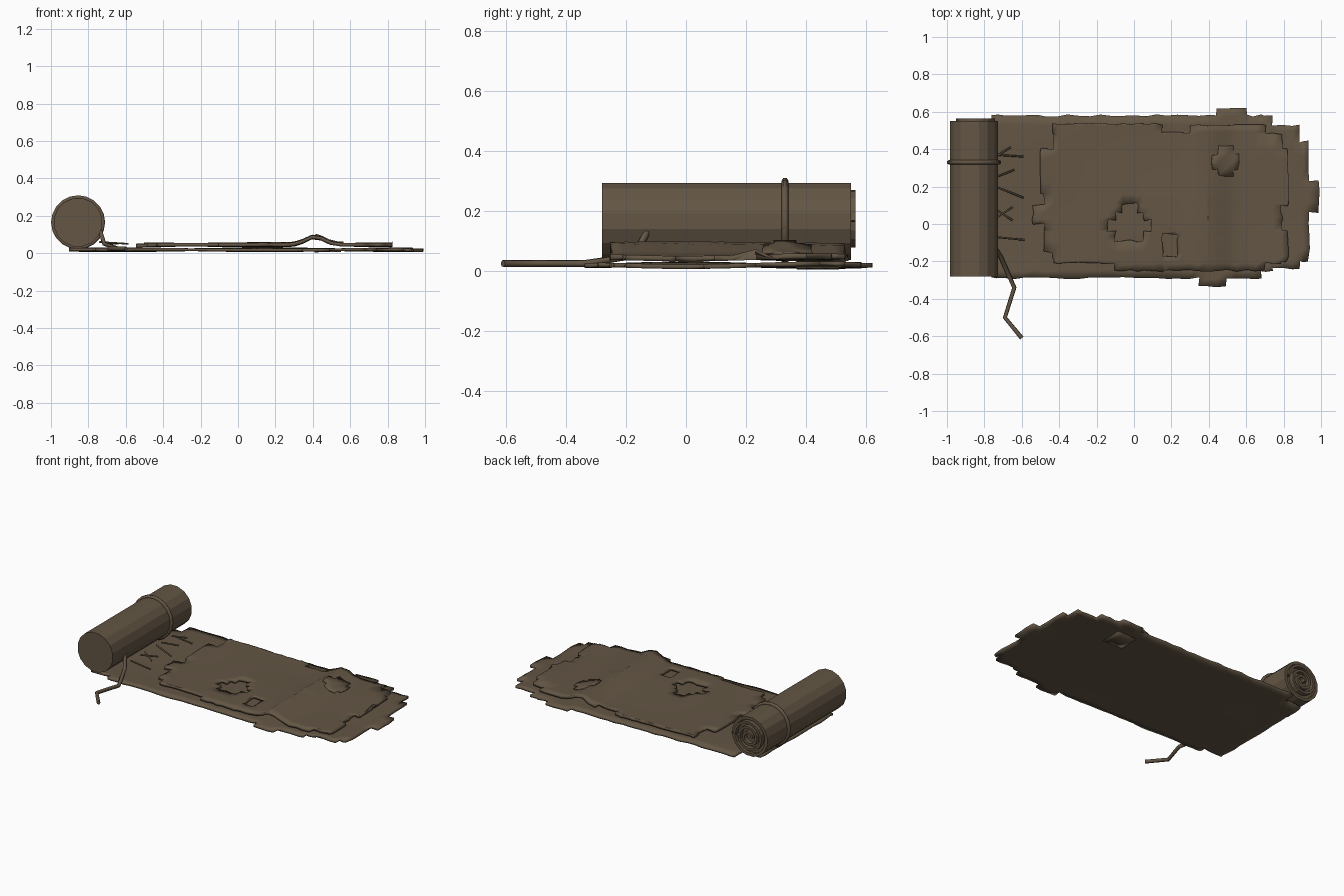
import bpy, bmesh, math, random
from mathutils import Vector

random.seed(4)
if "Cube" in bpy.data.objects:
    bpy.data.objects.remove(bpy.data.objects["Cube"], do_unlink=True)

canvas = bpy.data.materials.new("worn brown canvas")
canvas.use_nodes = True
COLOR = (0.125, 0.092, 0.058, 1)
canvas.diffuse_color = COLOR
canvas.node_tree.nodes["Principled BSDF"].inputs["Base Color"].default_value = COLOR


def add_object(name, bm):
    bmesh.ops.recalc_face_normals(bm, faces=bm.faces)
    mesh = bpy.data.meshes.new(name)
    bm.to_mesh(mesh)
    bm.free()
    mesh.materials.append(canvas)
    obj = bpy.data.objects.new(name, mesh)
    bpy.context.collection.objects.link(obj)
    return obj


def inside(x, y, rects):
    return any(a < x < b and c < y < d for a, b, c, d in rects)


def cuts(values, step):
    """Sorted grid lines: the rectangle edges, with wide gaps subdivided."""
    values = sorted(set(values))
    lines = []
    for a, b in zip(values, values[1:]):
        n = max(1, math.ceil((b - a) / step))
        lines += [a + (b - a) * i / n for i in range(n)]
    return lines + [values[-1]]


def cloth(name, rects, height, thick, holes=(), jitter=0.006):
    """Ragged sheet: a union of rectangles less the holes, draped on a height rule."""
    areas = list(rects) + list(holes)
    xs = cuts([v for r in areas for v in r[:2]], 0.06)
    ys = cuts([v for r in areas for v in r[2:]], 0.08)
    bm = bmesh.new()
    grid = {}

    def vert(i, j):
        if (i, j) not in grid:
            x = xs[i] + random.uniform(-jitter, jitter)
            y = ys[j] + random.uniform(-jitter, jitter)
            grid[i, j] = bm.verts.new((x, y, height(x, y)))
        return grid[i, j]

    for i in range(len(xs) - 1):
        for j in range(len(ys) - 1):
            x, y = (xs[i] + xs[i + 1]) / 2, (ys[j] + ys[j + 1]) / 2
            if inside(x, y, rects) and not inside(x, y, holes):
                bm.faces.new([vert(i, j), vert(i + 1, j), vert(i + 1, j + 1), vert(i, j + 1)])
    obj = add_object(name, bm)
    if obj.data.polygons[0].normal.z < 0:
        obj.data.flip_normals()
    mod = obj.modifiers.new("thickness", 'SOLIDIFY')
    mod.thickness = thick
    mod.offset = -1
    bpy.context.view_layer.objects.active = obj
    obj.select_set(True)
    bpy.ops.object.shade_smooth_by_angle(angle=math.radians(30))
    obj.select_set(False)
    return obj


def cord(name, points, radius):
    """Round cord through the given points."""
    curve = bpy.data.curves.new(name, 'CURVE')
    curve.dimensions = '3D'
    curve.bevel_depth = radius
    curve.bevel_resolution = 1
    curve.use_fill_caps = True
    spline = curve.splines.new('POLY')
    spline.points.add(len(points) - 1)
    for p, co in zip(spline.points, points):
        p.co = (*co, 1)
    curve.materials.append(canvas)
    obj = bpy.data.objects.new(name, curve)
    bpy.context.collection.objects.link(obj)
    return obj


# Draping rules
def ground(x, y):
    return 0.026 + 0.005 * math.sin(4 * x + 1) * math.cos(7 * y)


def drape(x, y):
    ridge = 0.044 * math.exp(-((x - 0.41) / 0.07) ** 2)
    return 0.054 + 0.005 * math.sin(4 * x + 1) * math.cos(7 * y) + ridge


# Ground sheet with torn end and side flaps
cloth("ground_sheet", [
    (-0.76, 0.74, -0.25, 0.58), (-0.76, 0.68, -0.29, 0.0), (-0.9, -0.7, -0.25, 0.5),
    (0.7, 0.89, -0.24, 0.53), (0.85, 0.935, -0.2, 0.44), (0.9, 0.99, 0.06, 0.23),
    (0.44, 0.6, 0.5, 0.62), (0.35, 0.49, -0.335, -0.2)], ground, 0.015)

# Upper blanket with ragged rim, a raised fold and moth holes
cloth("upper_blanket", [
    (-0.43, 0.15, -0.21, 0.535), (0.1, 0.34, -0.25, 0.49), (0.3, 0.7, -0.25, 0.53),
    (-0.1, 0.15, -0.25, 0.0), (0.6, 0.79, -0.21, 0.48), (0.7, 0.825, 0.1, 0.4),
    (-0.5, -0.4, 0.16, 0.4), (-0.54, -0.4, 0.0, 0.1), (-0.48, -0.4, -0.15, 0.3),
    (0.7, 0.82, -0.2, -0.03)], drape, 0.018,
    holes=[(-0.1, 0.05, -0.09, 0.06), (-0.14, 0.09, -0.04, 0.02),
           (-0.06, 0.02, 0.04, 0.11), (0.155, 0.235, -0.175, -0.055)])

# Cross-shaped mend over the fold and a square mend underneath
cloth("cross_patch", [(0.42, 0.56, 0.29, 0.37), (0.45, 0.53, 0.26, 0.42)],
      lambda x, y: drape(x, y) + 0.007, 0.008)
cloth("underside_patch", [(0.41, 0.55, 0.37, 0.51)],
      lambda x, y: ground(x, y) - 0.014, 0.005, jitter=0.002)

# Rolled bedding, lying along y
ROLL_X, ROLL_Z, ROLL_R = -0.855, 0.165, 0.131
bm = bmesh.new()
SIDES = 16
rings = []
for y, r in ((-0.28, ROLL_R), (0.55, ROLL_R), (0.55, 0.112), (0.535, 0.11)):
    rings.append([bm.verts.new((ROLL_X + r * math.cos(t), y, ROLL_Z + r * math.sin(t)))
                  for t in (math.tau * (k + 0.5) / SIDES for k in range(SIDES))])
for a, b in zip(rings, rings[1:]):
    for k in range(SIDES):
        m = (k + 1) % SIDES
        bm.faces.new([a[k], a[m], b[m], b[k]])
bm.faces.new(rings[0])
bm.faces.new(rings[-1])
add_object("rolled_bedding", bm)

# Spiral of wound cloth at the back end
bm = bmesh.new()
rows = []
for k in range(41):
    t = math.tau * k / 16
    r = 0.105 - 0.0021 * k
    x, z = ROLL_X + r * math.cos(t), ROLL_Z + r * math.sin(t)
    rows.append([bm.verts.new((x, y, z)) for y in (0.5, 0.565)])
for a, b in zip(rows, rows[1:]):
    bm.faces.new([a[0], b[0], b[1], a[1]])
spiral = add_object("roll_spiral", bm)
wall = spiral.modifiers.new("thickness", 'SOLIDIFY')
wall.thickness = 0.016
wall.offset = 0

# Strap tied round the roll
strap = cord("roll_strap", [
    (ROLL_X + 0.134 * math.cos(t), 0.33, ROLL_Z + 0.134 * math.sin(t))
    for t in (math.tau * k / 20 for k in range(20))], 0.012)
strap.data.splines[0].use_cyclic_u = True

# Loose cord trailing from the roll
cord("loose_cord", [(-0.74, -0.13, 0.13), (-0.715, -0.17, 0.05), (-0.64, -0.34, 0.024),
                    (-0.69, -0.5, 0.024), (-0.6, -0.61, 0.024)], 0.012)

# Frayed threads in front of the roll
threads = [(0.36, -0.66, 0.41), (0.37, -0.59, 0.36), (0.25, -0.64, 0.29),
           (0.20, -0.59, 0.14), (0.03, -0.65, 0.09), (0.08, -0.65, 0.02),
           (-0.07, -0.585, -0.085)]
for n, (y0, x1, y1) in enumerate(threads):
    cord(f"frayed_thread_{n + 1}", [(-0.74, y0, 0.06), (x1, y1, 0.05)], 0.005)
